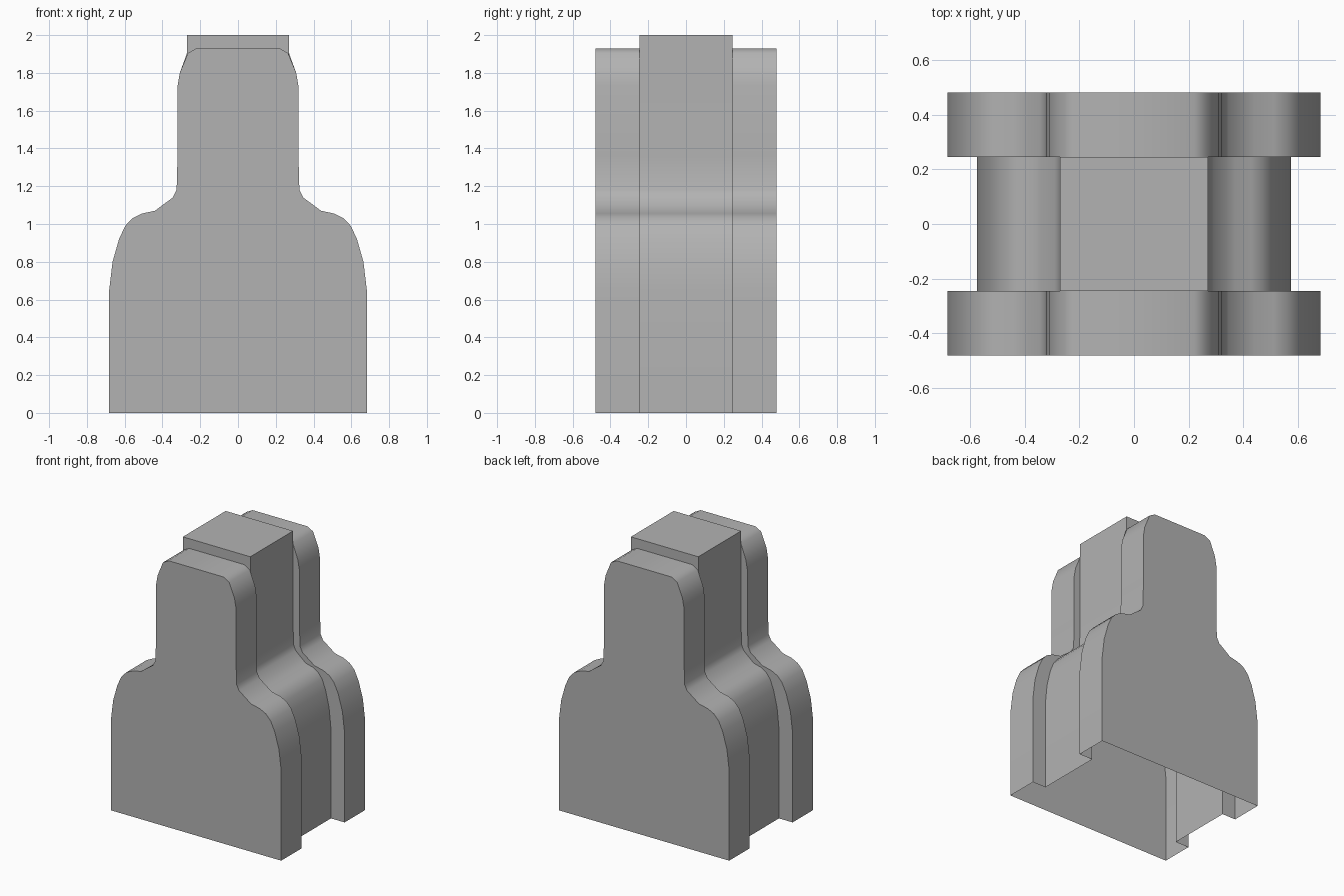
import bpy, bmesh

if "Cube" in bpy.data.objects:
    bpy.data.objects.remove(bpy.data.objects["Cube"])

# Right half of the outer plate silhouette (x, z), base to top
outer = [(.682, 0), (.682, .65), (.664, .8), (.63, .92), (.597, .99), (.56, 1.03),
         (.51, 1.055), (.44, 1.07), (.40, 1.10), (.345, 1.14), (.325, 1.18),
         (.32, 1.36), (.32, 1.73), (.308, 1.80), (.265, 1.905), (.22, 1.93)]

# Narrower core silhouette: same shoulder, straight column rising above the plates
inner = [(x * .84, z) for x, z in outer[:12]]
inner += [(.27, z) for z in (1.73, 1.80, 1.905, 2.0)]


def mirrored(half):
    return half + [(-x, z) for x, z in reversed(half)]


# Sections from front to back: plate, core, plate
sections = [(outer, -.48), (outer, -.245), (inner, -.245),
            (inner, .245), (outer, .245), (outer, .48)]

bm = bmesh.new()
loops = [[bm.verts.new((x, y, z)) for x, z in mirrored(half)]
         for half, y in sections]

# Walls between neighbouring sections, leaving the underside open
for a, b in zip(loops, loops[1:]):
    for i in range(len(a) - 1):
        bm.faces.new((a[i], a[i + 1], b[i + 1], b[i]))

# Flat front and back
bm.faces.new(loops[0])
bm.faces.new(loops[-1])
bmesh.ops.recalc_face_normals(bm, faces=bm.faces[:])

# Make sure the shell faces outward
bm.faces.ensure_lookup_table()
bm.normal_update()
if bm.faces[-1].normal.y < 0:
    bmesh.ops.reverse_faces(bm, faces=bm.faces[:])

mesh = bpy.data.meshes.new("stepped_housing")
bm.to_mesh(mesh)
bm.free()
housing = bpy.data.objects.new("stepped_housing", mesh)
bpy.context.collection.objects.link(housing)

# Darker grey surface
grey = bpy.data.materials.new("dark_grey")
grey.diffuse_color = (.45, .45, .45, 1)
grey.use_nodes = True
grey.node_tree.nodes["Principled BSDF"].inputs["Base Color"].default_value = grey.diffuse_color
mesh.materials.append(grey)

# Soft shoulders and rounded tops, crisp corners
bpy.context.view_layer.objects.active = housing
housing.select_set(True)
bpy.ops.object.shade_smooth_by_angle(angle=0.75)
